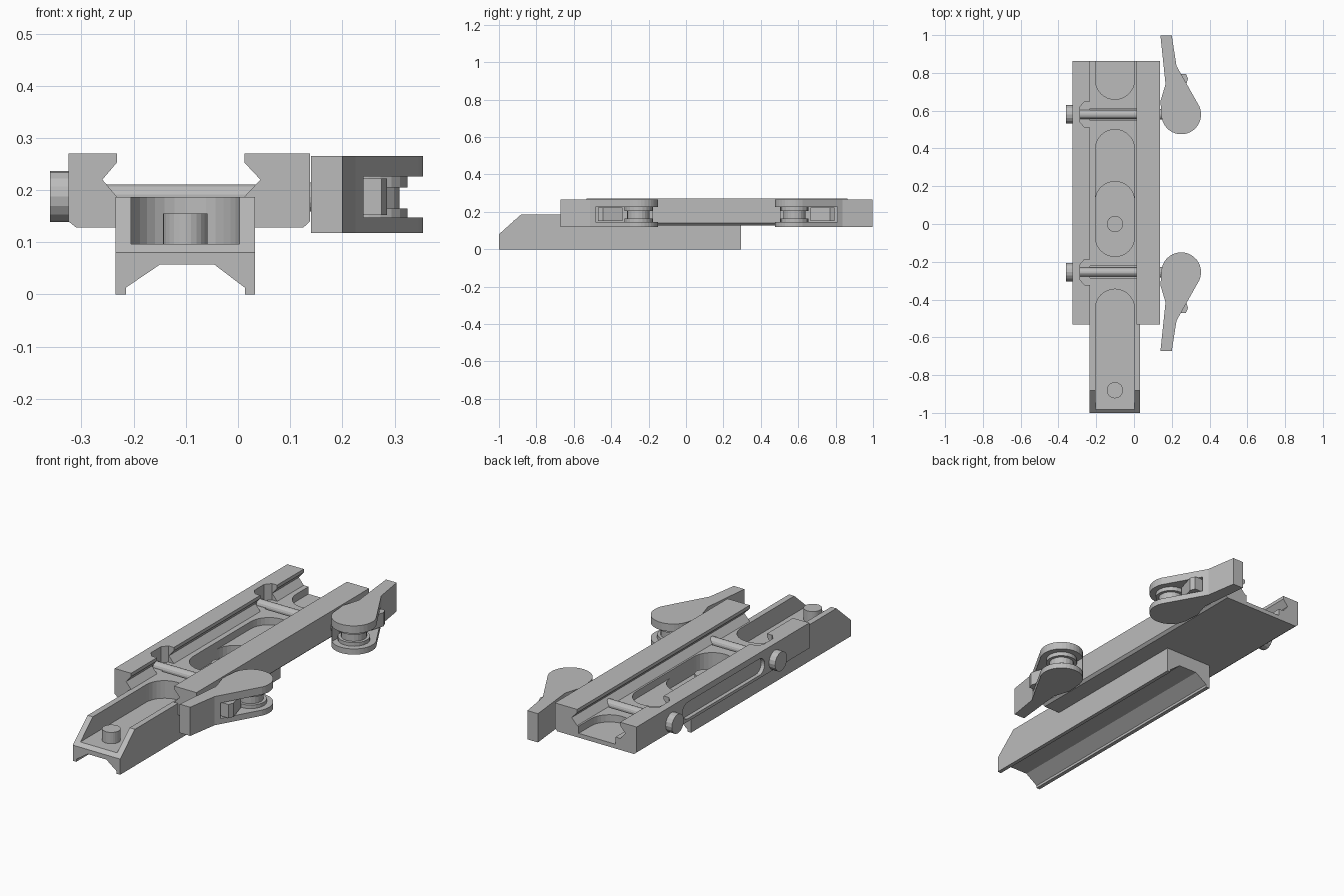
import bpy
import bmesh
from math import cos, sin, pi, radians

if "Cube" in bpy.data.objects:
    bpy.data.objects.remove(bpy.data.objects["Cube"], do_unlink=True)

grey = bpy.data.materials.new("plain_grey")
grey.use_nodes = True
colour = (0.5, 0.5, 0.5, 1)
grey.diffuse_color = colour
grey.node_tree.nodes["Principled BSDF"].inputs["Base Color"].default_value = colour


def prism(name, points, axis, start, end):
    """Extrude a flat outline along one axis."""
    place = {"x": lambda u, v, t: (t, u, v),
             "y": lambda u, v, t: (u, t, v),
             "z": lambda u, v, t: (u, v, t)}[axis]
    bm = bmesh.new()
    low = [bm.verts.new(place(u, v, start)) for u, v in points]
    high = [bm.verts.new(place(u, v, end)) for u, v in points]
    bm.faces.new(low)
    bm.faces.new(high)
    n = len(points)
    for i in range(n):
        j = (i + 1) % n
        bm.faces.new((low[i], low[j], high[j], high[i]))
    bmesh.ops.recalc_face_normals(bm, faces=bm.faces)
    mesh = bpy.data.meshes.new(name)
    bm.to_mesh(mesh)
    bm.free()
    mesh.materials.append(grey)
    obj = bpy.data.objects.new(name, mesh)
    bpy.context.collection.objects.link(obj)
    return obj


def arc(u, v, r, a, b, n):
    angles = [radians(a + (b - a) * i / n) for i in range(n + 1)]
    return [(u + r * cos(t), v + r * sin(t)) for t in angles]


def circle(u, v, r, n, turn=0):
    return arc(u, v, r, turn, turn + 360, n)[:-1]


def rect(u0, v0, u1, v1):
    return [(u0, v0), (u1, v0), (u1, v1), (u0, v1)]


def cut(targets, cutter):
    cutter.hide_render = True
    for obj in targets:
        mod = obj.modifiers.new("cut", "BOOLEAN")
        mod.operation = "DIFFERENCE"
        mod.solver = "EXACT"
        mod.object = cutter
        bpy.context.view_layer.objects.active = obj
        bpy.ops.object.modifier_apply(modifier=mod.name)
    bpy.data.objects.remove(cutter, do_unlink=True)


MID, HALF = -0.101, 0.104
CLAMPS = [(0.58, 1, "rear"), (-0.255, -1, "front")]

# Dovetail body with two undercut rails
body = prism("rail_body", [
    (-0.31, 0.128), (0.125, 0.128), (0.138, 0.14), (0.138, 0.27),
    (0.012, 0.27), (0.012, 0.253), (0.043, 0.22), (0.012, 0.187),
    (-0.232, 0.187), (-0.26, 0.22), (-0.232, 0.253), (-0.232, 0.27),
    (-0.325, 0.27), (-0.325, 0.14)], "y", -0.533, 0.863)

# Lower foot with a hollow underside and a sloped nose
foot = prism("lower_foot", [
    (-0.235, 0), (-0.215, 0), (-0.215, 0.013), (-0.15, 0.057),
    (-0.045, 0.057), (0.013, 0.013), (0.013, 0), (0.033, 0),
    (0.033, 0.187), (-0.235, 0.187)], "y", -1, 0.295)
cut([foot], prism("nose_cutter", [(-1.1, -0.009), (-0.85, 0.214), (-1.1, 0.214)],
                  "x", -0.4, 0.2))

# Round-ended pockets
def pocket(y0, y1, floor, open_low=False, open_high=False):
    low = [(MID - HALF, y0), (MID + HALF, y0)] if open_low else arc(MID, y0 + HALF, HALF, 180, 360, 16)
    high = [(MID + HALF, y1), (MID - HALF, y1)] if open_high else arc(MID, y1 - HALF, HALF, 0, 180, 16)
    cut([body, foot], prism("pocket_cutter", low + high, "z", floor, 0.3))


pocket(-1.1, -0.345, 0.097, open_low=True)
pocket(-0.172, 0.5, 0.15)
pocket(-0.172, 0.225, 0.097)
pocket(0.66, 0.95, 0.15, open_high=True)

# Long recess on the outer side of the left-hand rail
cut([body], prism("side_recess_cutter",
                  arc(-0.13, 0.197, 0.042, 90, 270, 12) + arc(0.45, 0.197, 0.042, -90, 90, 12),
                  "x", -0.4, -0.305))

# Locating posts
for y, label in [(-0.88, "front"), (0, "middle")]:
    prism(label + "_post", circle(MID, y, 0.043, 24), "z", 0.09, 0.155)

for y, s, label in CLAMPS:
    # Notch in the rail and groove across the floor
    cut([body], prism("notch_cutter", [
        (-0.2, y - 0.068), (-0.2, y + 0.068), (-0.262, y + 0.068),
        (-0.286, y + 0.04), (-0.286, y - 0.04), (-0.262, y - 0.068)],
        "z", 0.187, 0.3))
    cut([body, foot], prism("groove_cutter", rect(-0.232, y - 0.032, 0.012, y + 0.032),
                            "z", 0.168, 0.195))

    # Cross bolt with its head and collar
    prism(label + "_bolt_rod", circle(y, 0.187, 0.024, 16, 11.25), "x", -0.33, 0.25)
    prism(label + "_bolt_collar", circle(y, 0.187, 0.028, 16), "x", 0.12, 0.16)
    prism(label + "_bolt_head", circle(y, 0.188, 0.049, 16), "x", -0.36, -0.305)

    # Cam lever with a slot around its round end
    outline = arc(0.25, 0, 0.105, 180, 395, 20) + [
        (0.225, 0.257), (0.2, 0.417), (0.14, 0.417), (0.167, 0.16), (0.14, 0.07)]
    lever = prism(label + "_lever", [(u, y + s * v) for u, v in outline],
                  "z", 0.118, 0.265)
    slot = [(0.18, -0.2), (0.5, -0.2), (0.5, 0.23), (0.2, 0.23), (0.18, 0.1)]
    cut([lever], prism("slot_cutter", [(u, y + s * v) for u, v in slot],
                       "z", 0.147, 0.226))

    # Spool and locking tab inside the slot
    prism(label + "_spool", circle(0.25, y, 0.075, 20), "z", 0.14, 0.165)
    prism(label + "_spool_top", circle(0.25, y, 0.075, 20), "z", 0.205, 0.235)
    prism(label + "_spool_core", circle(0.25, y, 0.06, 20), "z", 0.16, 0.21)
    tab = [(0.19, 0.215), (0.275, 0.215), (0.286, 0.19), (0.255, 0.085), (0.19, 0.085)]
    prism(label + "_tab", [(u, y + s * v) for u, v in tab], "z", 0.152, 0.222)
